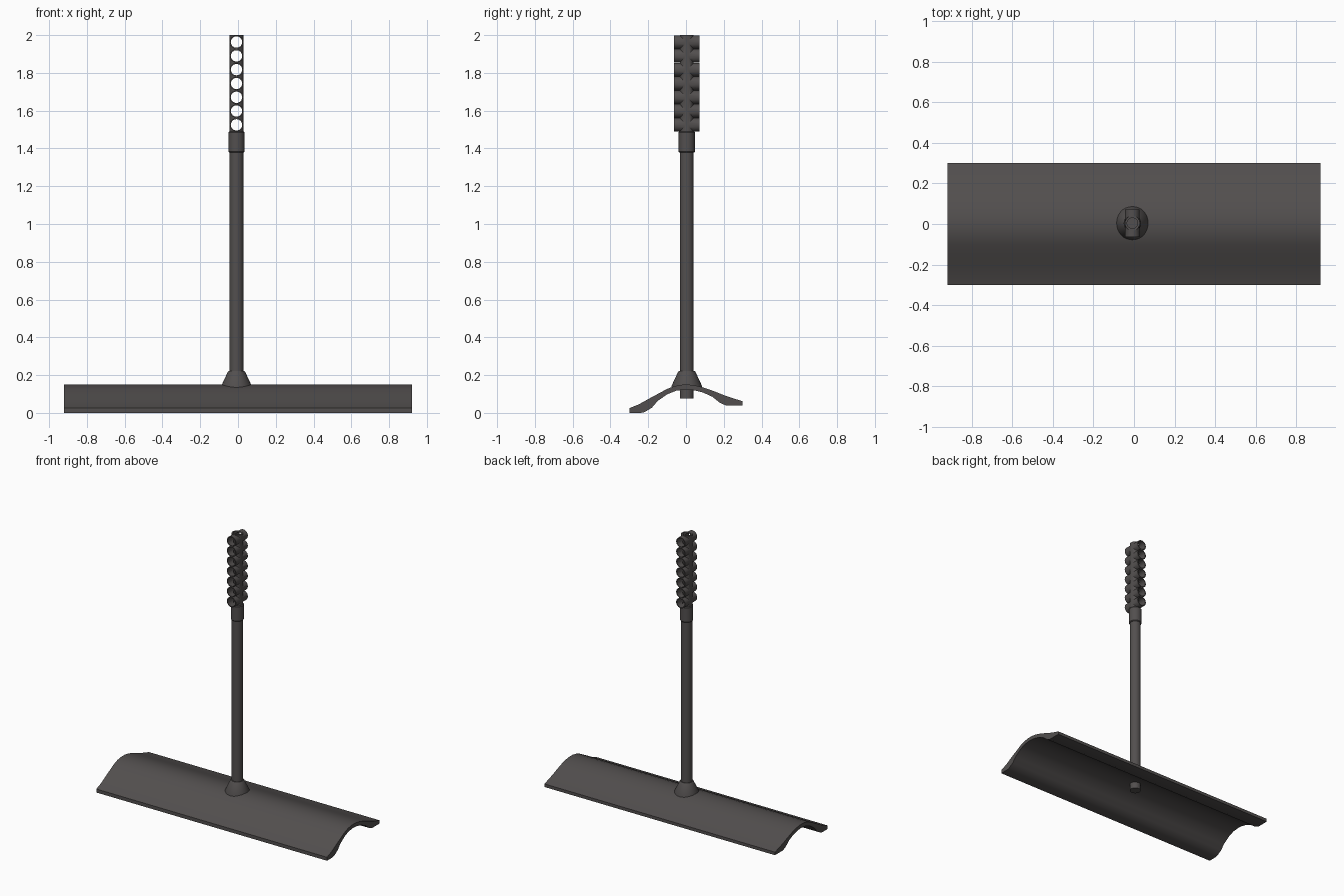
import bpy
import bmesh
import math

if "Cube" in bpy.data.objects:
    bpy.data.objects.remove(bpy.data.objects["Cube"])

AXIS_X, AXIS_Y = -0.008, 0.004      # handle axis

steel = bpy.data.materials.new("dark_grey_metal")
steel.use_nodes = True
steel.diffuse_color = (0.085, 0.078, 0.077, 1)
steel.node_tree.nodes["Principled BSDF"].inputs["Base Color"].default_value = steel.diffuse_color


def finish(ob, angle=35):
    ob.data.materials.clear()
    ob.data.materials.append(steel)
    bpy.ops.object.select_all(action='DESELECT')
    ob.select_set(True)
    bpy.context.view_layer.objects.active = ob
    bpy.ops.object.shade_smooth_by_angle(angle=math.radians(angle))
    return ob


def add_mesh(name, bm):
    bmesh.ops.recalc_face_normals(bm, faces=bm.faces)
    mesh = bpy.data.meshes.new(name)
    bm.to_mesh(mesh)
    bm.free()
    ob = bpy.data.objects.new(name, mesh)
    bpy.context.collection.objects.link(ob)
    return ob


def lathe(name, profile, segments=32):
    """Closed solid of revolution about the handle axis from (radius, z) points."""
    bm = bmesh.new()
    rings = []
    for r, z in profile:
        rings.append([bm.verts.new((AXIS_X + r * math.cos(a), AXIS_Y + r * math.sin(a), z))
                      for a in (2 * math.pi * i / segments for i in range(segments))])
    for low, high in zip(rings, rings[1:]):
        for i in range(segments):
            j = (i + 1) % segments
            bm.faces.new((low[i], low[j], high[j], high[i]))
    bm.faces.new(rings[0])
    bm.faces.new(rings[-1])
    return add_mesh(name, bm)


def cross_tubes(name, radius, length):
    """Row of seven cylinders lying front to back up the grip."""
    bm = bmesh.new()
    for i in range(7):
        ring = [(AXIS_X + radius * math.cos(a), 1.525 + 0.073 * i + radius * math.sin(a))
                for a in (2 * math.pi * k / 24 for k in range(24))]
        front = bm.faces.new([bm.verts.new((x, AXIS_Y - length / 2, z)) for x, z in ring])
        ext = bmesh.ops.extrude_face_region(bm, geom=[front], use_keep_orig=True)
        moved = [g for g in ext["geom"] if isinstance(g, bmesh.types.BMVert)]
        bmesh.ops.translate(bm, verts=moved, vec=(0, length, 0))
    return add_mesh(name, bm)


def boolean(target, cutter, operation):
    mod = target.modifiers.new(operation, 'BOOLEAN')
    mod.object, mod.operation, mod.solver = cutter, operation, 'EXACT'
    bpy.ops.object.select_all(action='DESELECT')
    target.select_set(True)
    bpy.context.view_layer.objects.active = target
    bpy.ops.object.modifier_apply(modifier=mod.name)
    bpy.data.objects.remove(cutter)


# Curved head: arched section with flat lips, extruded across the width
top = [(-0.3, 0.025), (-0.25, 0.045), (-0.2, 0.073), (-0.15, 0.1), (-0.1, 0.127),
       (-0.06, 0.142), (-0.02, 0.149), (0.02, 0.149), (0.06, 0.143), (0.1, 0.132),
       (0.15, 0.114), (0.2, 0.094), (0.25, 0.077), (0.3, 0.062)]
under = [(0.3, 0.04), (0.21, 0.04), (0.18, 0.053), (0.14, 0.085), (0.09, 0.108),
         (0.04, 0.12), (0, 0.123), (-0.05, 0.118), (-0.1, 0.098), (-0.15, 0.063),
         (-0.18, 0.028), (-0.22, 0.004), (-0.24, 0), (-0.3, 0)]
bm = bmesh.new()
end = bm.faces.new([bm.verts.new((-0.92, y, z)) for y, z in top + under])
ext = bmesh.ops.extrude_face_region(bm, geom=[end], use_keep_orig=True)
bmesh.ops.translate(bm, vec=(1.84, 0, 0),
                    verts=[g for g in ext["geom"] if isinstance(g, bmesh.types.BMVert)])
finish(add_mesh("curved_head", bm), 28)

# Handle: shaft through the head, conical socket and collar
finish(lathe("shaft", [(0.037, 0.075), (0.037, 1.4)]))
finish(lathe("socket", [(0.082, 0.125), (0.082, 0.14), (0.047, 0.215), (0.042, 0.222)]))
finish(lathe("collar", [(0.039, 1.378), (0.043, 1.383), (0.043, 1.485), (0.039, 1.49)]))

# Grip: upright post with a row of open cross tubes
grip = lathe("grip", [(0.037, 1.485), (0.037, 2.0)])
boolean(grip, cross_tubes("grip_tubes", 0.0362, 0.136), 'UNION')
boolean(grip, cross_tubes("grip_holes", 0.03, 0.3), 'DIFFERENCE')
boolean(grip, lathe("grip_bore", [(0.026, 1.495), (0.026, 2.1)]), 'DIFFERENCE')
finish(grip)
